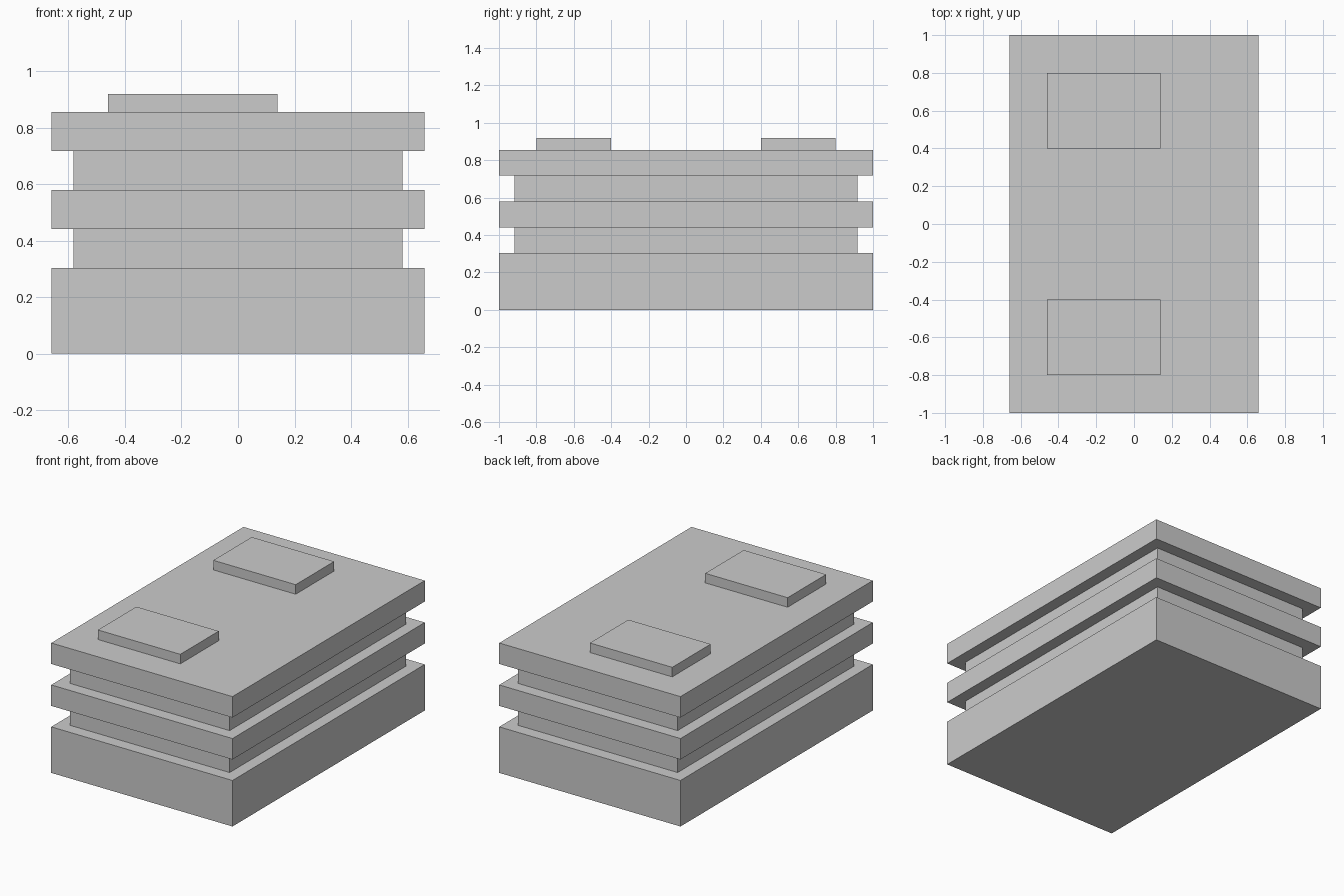
import bpy

if "Cube" in bpy.data.objects:
    bpy.data.objects.remove(bpy.data.objects["Cube"])


def box(name, x0, x1, y0, y1, z0, z1):
    """Axis-aligned box given by its limits."""
    bpy.ops.mesh.primitive_cube_add(
        size=1, location=((x0 + x1) / 2, (y0 + y1) / 2, (z0 + z1) / 2))
    obj = bpy.context.object
    obj.name = obj.data.name = name
    obj.scale = (x1 - x0, y1 - y0, z1 - z0)
    bpy.ops.object.transform_apply(location=False, rotation=False, scale=True)
    return obj


WIDE = (0.66, 1.0)        # half sizes of the overhanging slabs
NARROW = (0.582, 0.918)   # half sizes of the recessed floors
BASE_H, FLOOR_H, PAD_H = 0.303, 0.138, 0.063

# Ground block
box("base_block", -WIDE[0], WIDE[0], -WIDE[1], WIDE[1], 0, BASE_H)

# Alternating recessed floors and overhanging slabs
z = BASE_H
for i, (name, (hx, hy)) in enumerate([
        ("lower_recess", NARROW), ("middle_slab", WIDE),
        ("upper_recess", NARROW), ("roof_slab", WIDE)]):
    box(name, -hx, hx, -hy, hy, z, z + FLOOR_H)
    z += FLOOR_H

# Two raised roof pads, mirrored front to back
for name, side in (("front_roof_pad", -1), ("back_roof_pad", 1)):
    y0, y1 = sorted((0.4 * side, 0.8 * side))
    box(name, -0.46, 0.14, y0, y1, z, z + PAD_H)
